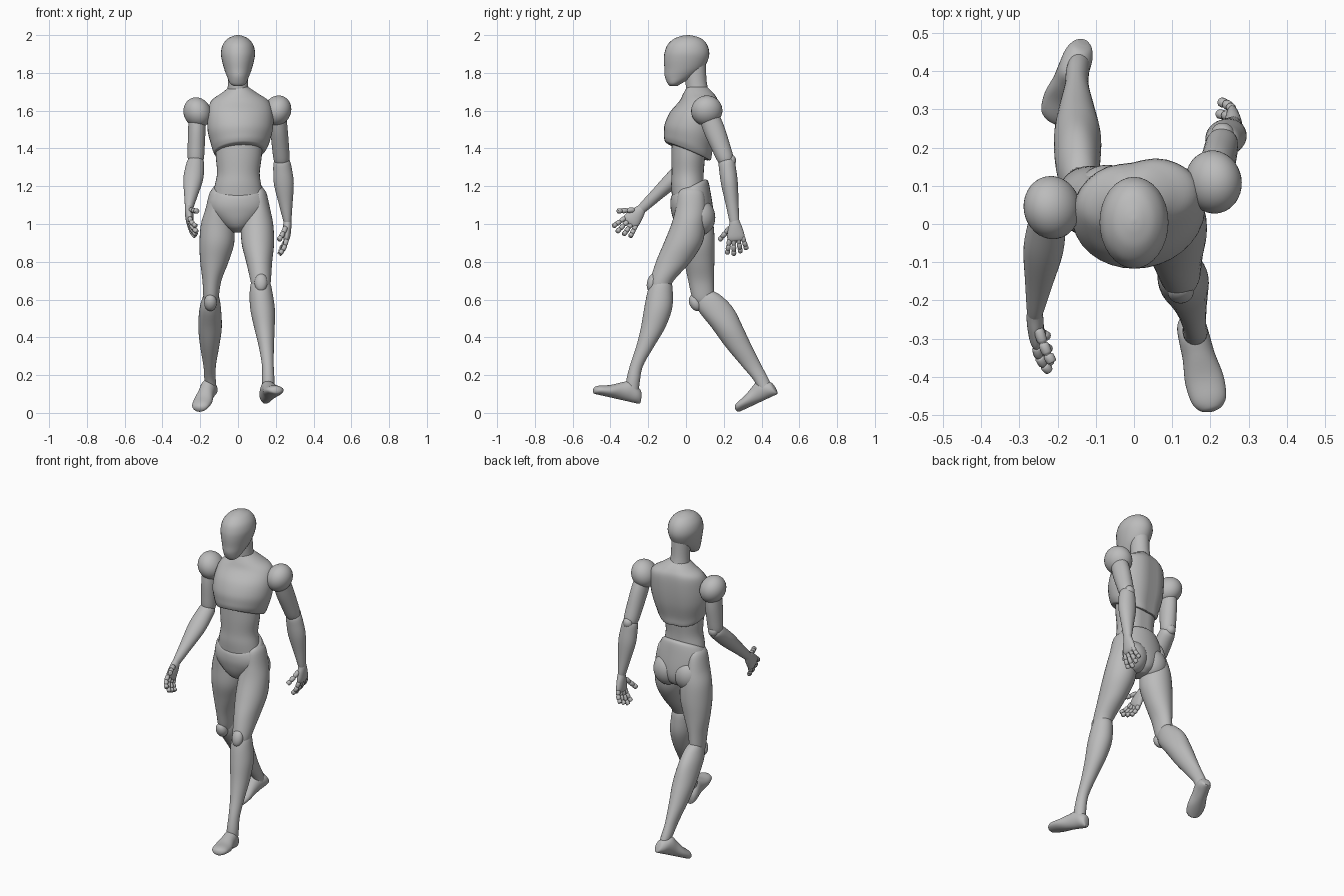
import bpy
import bmesh
from math import cos, sin, pi, exp, radians
from mathutils import Vector, Matrix

if "Cube" in bpy.data.objects:
    bpy.data.objects.remove(bpy.data.objects["Cube"])

# Single plain grey material
grey = bpy.data.materials.new("plain_grey")
grey.use_nodes = True
grey.diffuse_color = (.5, .5, .5, 1)
grey.node_tree.nodes["Principled BSDF"].inputs["Base Color"].default_value = grey.diffuse_color


def finish(name, bm, angle=50):
    """Turn a bmesh into a smooth shaded object."""
    bmesh.ops.recalc_face_normals(bm, faces=bm.faces)
    mesh = bpy.data.meshes.new(name)
    bm.to_mesh(mesh)
    bm.free()
    mesh.materials.append(grey)
    mesh.shade_smooth()
    mesh.set_sharp_from_angle(angle=radians(angle))
    obj = bpy.data.objects.new(name, mesh)
    bpy.context.collection.objects.link(obj)
    return obj


def spline(rows, steps):
    """Catmull-Rom interpolation of the station rows."""
    rows = [tuple(r) + (0,) * (6 - len(r)) for r in rows]
    padded = [rows[0]] + rows + [rows[-1]]
    result = []
    for a, b, c, d in zip(padded, padded[1:], padded[2:], padded[3:]):
        for k in range(steps):
            t = k / steps
            result.append([q + t / 2 * (r - p + t * (2 * p - 5 * q + 4 * r - s + t * (3 * (q - r) + s - p)))
                           for p, q, r, s in zip(a, b, c, d)])
    return result + [list(rows[-1])]


def loft(name, rows, normal=None, side=(1, 0, 0), steps=5, sides=32, groove=0):
    """Skin elliptical rings (x, y, z, rx, ry, tilt) laid out across a normal,
    or across the path itself when normal is 'path'."""
    bm = bmesh.new()
    stations = spline(rows, steps)
    points = [Vector(s[:3]) for s in stations]
    rings = []
    for i, (x, y, z, rx, ry, tilt) in enumerate(stations):
        if normal == "path":
            n = (points[min(i + 1, len(points) - 1)] - points[max(i - 1, 0)]).normalized()
        else:
            n = Vector(normal or (0, 0, 1)).normalized()
        u = Vector(side)
        u = (u - n * u.dot(n)).normalized()
        v = n.cross(u)
        ring = []
        for k in range(sides):
            a = 2 * pi * k / sides
            across, along = cos(a), sin(a)
            if along > 0:
                along *= 1 - groove * exp(-(across / .3) ** 2)
            ring.append(bm.verts.new(points[i] + u * across * rx + v * along * ry - n * tilt * along * ry))
        rings.append(ring)
    for lower, upper in zip(rings, rings[1:]):
        for k in range(sides):
            j = (k + 1) % sides
            bm.faces.new((lower[k], lower[j], upper[j], upper[k]))
    bm.faces.new(rings[0])
    bm.faces.new(rings[-1])
    return finish(name, bm)


def ball(name, centre, radii, turn=(0, 0, 0)):
    """Ellipsoid turned by angles in degrees."""
    bm = bmesh.new()
    bmesh.ops.create_uvsphere(bm, u_segments=32, v_segments=20, radius=1)
    spin = Matrix.Identity(4)
    for angle, axis in zip(turn, "XYZ"):
        spin = Matrix.Rotation(radians(angle), 4, axis) @ spin
    bm.transform(Matrix.Translation(centre) @ spin @ Matrix.Diagonal((*radii, 1)))
    return finish(name, bm)


twist = (cos(radians(10)), sin(radians(10)), 0)

# Head and neck
loft("head", [(0, -.065, 1.73, .022, .02), (0, -.06, 1.745, .042, .038), (0, -.035, 1.78, .058, .077),
              (0, -.012, 1.82, .073, .102), (0, 0, 1.87, .086, .117), (0, .005, 1.91, .09, .118),
              (0, .007, 1.95, .08, .104), (0, .01, 1.98, .056, .074), (0, .01, 1.995, .026, .035),
              (0, .01, 2, .004, .005)])
loft("neck", [(0, .065, 1.62, .07, .07), (0, .06, 1.7, .057, .06), (0, .053, 1.76, .053, .056),
              (0, .048, 1.86, .053, .056)])

# Torso
loft("chest", [(.005, .06, 1.725, .05, .055), (.008, .068, 1.69, .1, .082), (.01, .068, 1.65, .155, .102),
               (.012, .045, 1.58, .174, .128, .1), (.012, .026, 1.5, .174, .138, .2),
               (.012, .014, 1.43, .156, .13, .35), (.01, .012, 1.395, .142, .126, .42),
               (.008, .012, 1.382, .13, .116, .42), (.005, .012, 1.385, .1, .08, .4)],
     side=twist, groove=.1)
loft("abdomen", [(.004, .015, 1.46, .125, .09), (.004, .015, 1.36, .122, .092), (.002, .012, 1.27, .113, .088),
                 (0, .012, 1.2, .124, .09), (0, .02, 1.1, .14, .09)], groove=.08)
loft("pelvis", [(0, .02, 1.2, .115, .08, -.45), (0, .02, 1.185, .135, .098, -.4), (0, .025, 1.13, .158, .108, -.2),
                (0, .033, 1.07, .155, .112), (0, .04, 1.02, .115, .105), (0, .045, .98, .07, .085),
                (0, .05, .955, .03, .045)])
for label, sign in (("left", 1), ("right", -1)):
    ball(label + "_buttock", (sign * .07, .075, 1.035), (.085, .08, .095))

# Left leg, swung forward
loft("left_thigh", [(.11, .025, 1.195, .015, .03), (.108, .027, 1.165, .042, .066), (.108, .025, 1.08, .062, .08),
                    (.102, .013, 1, .084, .09), (.105, -.015, .9, .086, .102), (.112, -.067, .8, .069, .092),
                    (.12, -.127, .7, .054, .062), (.122, -.14, .64, .045, .05)])
loft("left_shin", [(.12, -.125, .715, .03, .03), (.12, -.13, .69, .05, .053), (.122, -.137, .64, .06, .067),
                   (.13, -.148, .55, .065, .074), (.14, -.175, .45, .054, .064), (.15, -.217, .35, .04, .047),
                   (.158, -.262, .25, .031, .035), (.16, -.28, .17, .033, .036), (.16, -.285, .1, .03, .034)])
ball("left_kneecap", (.122, -.178, .69), (.034, .028, .05), (-15, 0, 0))

# Right leg, trailing behind
loft("right_thigh", [(-.11, .035, 1.195, .015, .03), (-.108, .035, 1.165, .042, .066), (-.112, .045, 1.08, .06, .082),
                     (-.11, .055, 1, .086, .09), (-.112, .06, .9, .092, .092), (-.125, .07, .8, .075, .08),
                     (-.138, .08, .7, .05, .068), (-.143, .09, .61, .04, .058), (-.143, .095, .58, .03, .045)])
loft("right_shin", [(-.142, .115, .645, .025, .03), (-.143, .125, .615, .043, .068), (-.147, .157, .55, .057, .096),
                    (-.148, .22, .45, .062, .083), (-.15, .28, .35, .05, .07), (-.15, .347, .25, .033, .053),
                    (-.148, .395, .18, .03, .042), (-.14, .425, .12, .028, .036)])
ball("right_kneecap", (-.146, .05, .583), (.034, .032, .046), (25, 0, 0))


# Feet, skinned from heel to toe along the sole
def foot(name, heel, toe):
    heel, toe = Vector(heel), Vector(toe)
    d = (toe - heel).normalized()
    up = (Vector((0, 0, 1)) - d * d.z).normalized()
    rows = []
    for t, width, half in ((0, .015, .018), (.03, .028, .034), (.12, .038, .044), (.27, .041, .055), (.45, .043, .046),
                           (.68, .051, .032), (.88, .046, .025), (.97, .03, .019), (1, .01, .008)):
        lift = max(half, .02)
        rows.append((*(heel.lerp(toe, t) + up * lift), width, half))
    loft(name, rows, normal=d, side=up.cross(d))


foot("left_foot", (.145, -.246, .047), (.205, -.494, .103))
foot("right_foot", (-.13, .484, .1), (-.205, .272, .002))


# Arms: shoulder cap, upper arm, elbow, forearm
def limb(name, start, end, radii):
    start, end = Vector(start), Vector(end)
    loft(name, [(*start.lerp(end, t), rx, ry) for t, rx, ry in radii], normal="path")


def arm(label, sign, shoulder, elbow, wrist):
    ball(label + "_shoulder", shoulder, (.072, .083, .082), (0, sign * 25, 10))
    limb(label + "_upper_arm", shoulder, elbow,
         ((0, .045, .05), (.35, .046, .056), (.7, .045, .05), (.95, .042, .043), (1.05, .03, .03)))
    ball(label + "_elbow", Vector(elbow) + Vector((0, .022, .005)), (.03, .028, .032))
    limb(label + "_forearm", elbow, wrist,
         ((-.06, .025, .025), (0, .043, .042), (.15, .05, .045), (.38, .052, .044),
          (.7, .036, .034), (.95, .023, .027), (1.03, .018, .022)))


arm("left", 1, (.208, .11, 1.6), (.232, .215, 1.33), (.262, .257, 1.01))
arm("right", -1, (-.215, .043, 1.59), (-.224, .03, 1.33), (-.26, -.235, 1.08))


# Hands: palm with jointed fingers that curl towards the palm side
def digit(name, start, direction, curl, lengths, radius, bend):
    rows, p, heading = [], start.copy(), direction.normalized()
    for length in lengths:
        for t, scale in ((.04, .72), (.2, 1), (.8, 1), (.96, .78)):
            rows.append((*(p + heading * length * t), radius * scale, radius * scale))
        p += heading * length
        heading = (heading + curl * bend).normalized()
    loft(name, rows, normal="path", side=direction.cross(curl), steps=2, sides=12)


def hand(label, wrist, direction, palm_side):
    wrist, d, n = Vector(wrist), Vector(direction).normalized(), Vector(palm_side)
    thumb = Vector((0, d.z, -d.y)).normalized()
    rows = [(*(wrist + d * t), wide, thick) for t, wide, thick in
            ((-.025, .02, .016), (0, .027, .021), (.03, .037, .022), (.07, .046, .02), (.09, .044, .016), (.1, .034, .01))]
    loft(label + "_palm", rows, normal=d, side=thumb)
    for i, finger in enumerate(("index", "middle", "ring", "little")):
        offset = 1.5 - i
        length = .034 - .004 * abs(offset - .4)
        digit(label + "_" + finger + "_finger", wrist + d * (.088 - .003 * i) + thumb * offset * .023,
              d + thumb * offset * .16 + n * .15, n, (length * 1.1, length, length * .85), .0125, .28)
    digit(label + "_thumb", wrist + d * .025 + thumb * .025 + n * .008,
          d * .75 + thumb * .75 + n * .3, n, (.04, .032, .026), .0135, .1)


hand("left", (.262, .258, 1.01), (-.06, .08, -1), (-1, 0, 0))
hand("right", (-.26, -.238, 1.077), (.05, -.65, -.75), (1, 0, 0))
